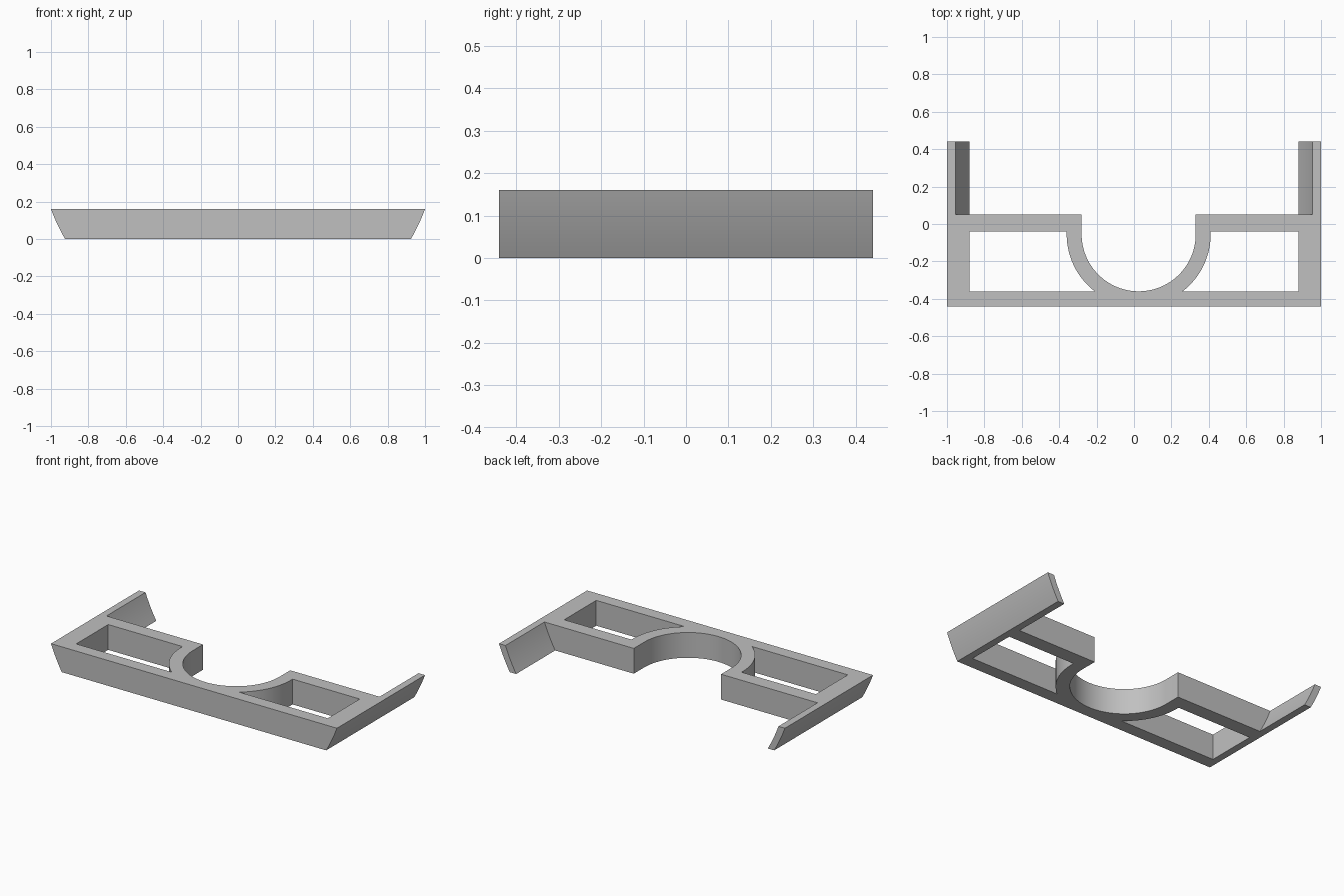
import bpy, bmesh, math
from mathutils import Vector

cube = bpy.data.objects.get("Cube")
if cube:
    bpy.data.objects.remove(cube, do_unlink=True)

HEIGHT, HALF_Y = 0.16, 0.44
RING_X, RING_Y, RING_IN, RING_OUT = 0.025, -0.055, 0.305, 0.385
BAR_FRONT, BAR_BACK = -0.04, 0.05

grey = bpy.data.materials.new("light grey")
grey.use_nodes = True
colour = (0.53, 0.53, 0.53, 1)
grey.diffuse_color = colour
grey.node_tree.nodes["Principled BSDF"].inputs["Base Color"].default_value = colour


def prism(name, points, direction):
    """Extrude a closed outline of 3D points along a direction."""
    bm = bmesh.new()
    face = bm.faces.new([bm.verts.new(p) for p in points])
    result = bmesh.ops.extrude_face_region(bm, geom=[face])
    moved = [v for v in result["geom"] if isinstance(v, bmesh.types.BMVert)]
    bmesh.ops.translate(bm, verts=moved, vec=Vector(direction))
    bmesh.ops.recalc_face_normals(bm, faces=bm.faces)
    mesh = bpy.data.meshes.new(name)
    bm.to_mesh(mesh)
    bm.free()
    mesh.materials.append(grey)
    obj = bpy.data.objects.new(name, mesh)
    bpy.context.collection.objects.link(obj)
    return obj


def plan_cutter(name, outline):
    """Vertical cutter from a plan outline."""
    return prism(name, [(x, y, -0.1) for x, y in outline], (0, 0, 0.5))


def arc(radius, start, end, steps):
    """Plan points on a circle around the ring centre."""
    angles = [start + (end - start) * i / steps for i in range(steps + 1)]
    return [(RING_X + radius * math.cos(a), RING_Y + radius * math.sin(a)) for a in angles]


def side_curve(inset, steps=8):
    """Slightly bulging end profile, from bottom to top."""
    points = []
    for i in range(steps + 1):
        t = i / steps
        bulge = 0.016 * t * (1 - t)
        points.append((0.925 + 0.075 * t + bulge - inset, HEIGHT * t))
    return points


# Main body with curved, leaning ends
right = side_curve(0)
outline = right + [(-x, z) for x, z in reversed(right)]
frame = prism("holder_frame", [(x, -HALF_Y, z) for x, z in outline], (0, 2 * HALF_Y, 0))

# Open space between the two rear arms
inner = side_curve(0.045)
inner = [(inner[0][0], -0.1)] + inner + [(inner[-1][0], 0.3)]
outline = inner + [(-x, z) for x, z in reversed(inner)]
cutters = [prism("rear_cutter", [(x, BAR_BACK, z) for x, z in outline], (0, 1, 0))]

# Round cradle, open to the rear
cradle = arc(RING_IN, math.pi, 2 * math.pi, 48)
cradle += [(RING_X + RING_IN, 0.2), (RING_X - RING_IN, 0.2)]
cutters.append(plan_cutter("cradle_cutter", cradle))

# Pockets on both sides of the cradle wall
low = math.asin((-0.36 - RING_Y) / RING_OUT)
for side, name in ((1, "left_pocket_cutter"), (-1, "right_pocket_cutter")):
    wall = arc(RING_OUT, low, 0, 24)
    if side < 0:
        wall = [(2 * RING_X - x, y) for x, y in wall]
    pocket = wall + [(RING_X + side * RING_OUT, BAR_FRONT),
                     (side * 0.88, BAR_FRONT), (side * 0.88, wall[0][1])]
    cutters.append(plan_cutter(name, pocket))

# Cut the openings and remove the cutters
bpy.ops.object.select_all(action="DESELECT")
frame.select_set(True)
bpy.context.view_layer.objects.active = frame
for cutter in cutters:
    cutter.hide_render = True
    mod = frame.modifiers.new(cutter.name, "BOOLEAN")
    mod.operation = "DIFFERENCE"
    mod.solver = "EXACT"
    mod.object = cutter
    bpy.ops.object.modifier_apply(modifier=mod.name)
    bpy.data.objects.remove(cutter, do_unlink=True)

bpy.ops.object.shade_smooth_by_angle(angle=math.radians(25))
